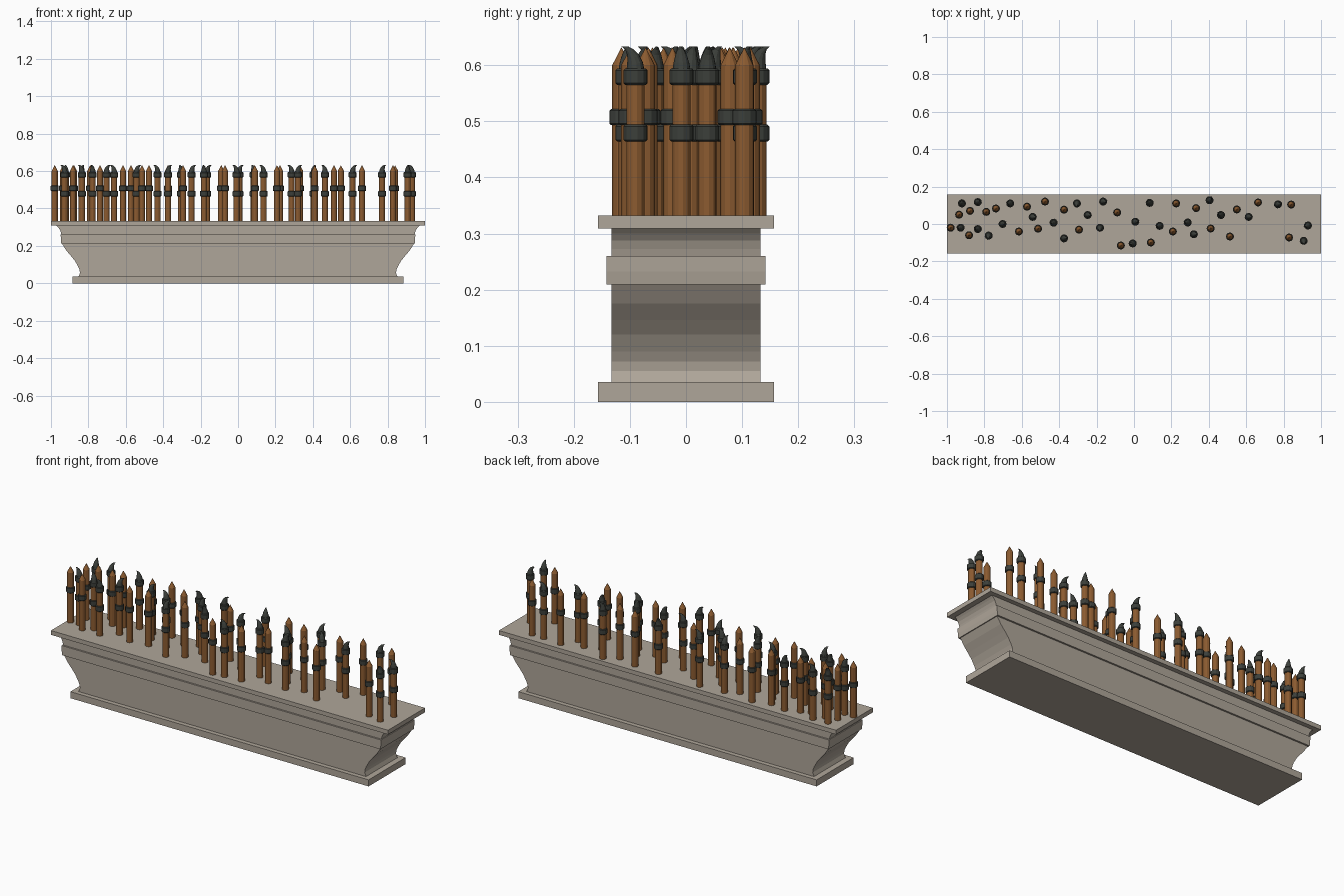
import bpy, bmesh
from math import sin, cos, pi, radians
from mathutils import Vector

if "Cube" in bpy.data.objects:
    bpy.data.objects.remove(bpy.data.objects["Cube"])

def material(name, rgb):
    m = bpy.data.materials.new(name)
    m.diffuse_color = (*rgb, 1)
    m.use_nodes = True
    m.node_tree.nodes["Principled BSDF"].inputs["Base Color"].default_value = m.diffuse_color
    return m

STONE = material("stone", (0.43, 0.38, 0.32))
WOOD = material("wood", (0.26, 0.105, 0.03))
IRON = material("iron", (0.045, 0.05, 0.043))

def add_object(name, mesh):
    ob = bpy.data.objects.new(name, mesh)
    bpy.context.collection.objects.link(ob)
    return ob

def extrude_profile(name, half, depth):
    """Mirror a right-hand (x, z) profile and extrude it to y = +-depth."""
    pts = half + [(-x, z) for x, z in reversed(half)]
    bm = bmesh.new()
    face = bm.faces.new([bm.verts.new((x, -depth, z)) for x, z in pts])
    out = bmesh.ops.extrude_face_region(bm, geom=[face])
    verts = [g for g in out["geom"] if isinstance(g, bmesh.types.BMVert)]
    bmesh.ops.translate(bm, verts=verts, vec=(0, 2 * depth, 0))
    bmesh.ops.recalc_face_normals(bm, faces=bm.faces[:])
    me = bpy.data.meshes.new(name)
    bm.to_mesh(me)
    bm.free()
    me.materials.append(STONE)
    return add_object(name, me)

# Stone plinth: foot, hollow-ended body, moulding band, top slab
extrude_profile("foot_slab", [(0.885, 0), (0.885, 0.035)], 0.157)
extrude_profile("body", [(0.853, 0.035), (0.845, 0.055), (0.847, 0.072), (0.855, 0.09),
                         (0.872, 0.12), (0.893, 0.146), (0.918, 0.175), (0.94, 0.21),
                         (0.944, 0.26), (0.947, 0.272), (0.953, 0.288), (0.962, 0.30),
                         (0.972, 0.31)], 0.133)
extrude_profile("moulding_band", [(0.944, 0.209), (0.947, 0.232), (0.948, 0.26)], 0.142)
extrude_profile("top_slab", [(1.0, 0.309), (1.0, 0.332)], 0.157)

def rings(bm, sections, mat, sides=12):
    """Skin circles given as (x offset, z, radius, tilt); radius 0 makes a tip."""
    prev = None
    for dx, z, r, tilt in sections:
        if r == 0:
            cur = [bm.verts.new((dx, 0, z))]
        else:
            cur = [bm.verts.new((dx + r * cos(a) * cos(tilt), r * sin(a), z - r * cos(a) * sin(tilt)))
                   for a in (2 * pi * i / sides for i in range(sides))]
        if prev is None:
            bm.faces.new(cur[::-1]).material_index = mat
        else:
            for i in range(sides):
                j = (i + 1) % sides
                quad = [prev[i], prev[j]] + ([cur[0]] if r == 0 else [cur[j], cur[i]])
                bm.faces.new(quad).material_index = mat
        prev = cur
    if len(prev) > 1:
        bm.faces.new(prev).material_index = mat

def strap(bm, z0, z1, r=0.0215):
    c = 0.003
    rings(bm, [(0, z0, r - c, 0), (0, z0 + c, r, 0), (0, z1 - c, r, 0), (0, z1, r - c, 0)], 1)

def stake_mesh(name, clawed):
    bm = bmesh.new()
    R = 0.0165
    if clawed:
        rings(bm, [(0, 0.33, R, 0), (0, 0.592, R, 0)], 0)
        strap(bm, 0.464, 0.494)
        strap(bm, 0.565, 0.594)
        # Curved iron claw
        rings(bm, [(0, 0.59, 0.0165, 0), (0.001, 0.603, 0.0145, 0.15), (0.004, 0.614, 0.0115, 0.4),
                   (0.009, 0.623, 0.008, 0.7), (0.016, 0.630, 0.004, 1.0), (0.025, 0.633, 0, 0)], 1)
    else:
        rings(bm, [(0, 0.33, R, 0), (0, 0.60, R, 0), (0, 0.632, 0, 0)], 0)
        strap(bm, 0.493, 0.522)
    bmesh.ops.recalc_face_normals(bm, faces=bm.faces[:])
    me = bpy.data.meshes.new(name)
    bm.to_mesh(me)
    bm.free()
    me.materials.append(WOOD)
    me.materials.append(IRON)
    return me

# Pointed stakes with one strap (x, y)
pointed = [(-.98, -.02), (-.935, .05), (-.877, .07), (-.79, .065), (-.738, .083), (-.882, -.06),
           (-.615, -.04), (-.572, .093), (-.513, -.025), (-.476, .12), (-.374, .077), (-.294, -.03),
           (-.09, .062), (-.07, -.115), (.09, -.099), (.208, -.04), (.225, .11), (.332, .085),
           (.41, -.024), (.55, .078), (.513, -.067), (.663, .115), (.84, .104), (.829, -.072)]
me = stake_mesh("pointed_stake", False)
for x, y in pointed:
    add_object("pointed_stake", me).location = (x, y, 0)

# Clawed stakes with two straps (x, y, claw heading in degrees)
clawed = [(-.92, .11, 100), (-.835, .117, 60), (-.927, -.02, 170), (-.835, -.027, 150),
          (-.777, -.062, 250), (-.703, 0, 30), (-.662, .11, 160), (-.542, .038, 0),
          (-.43, .007, 170), (-.374, -.077, 20), (-.305, .11, 250), (-.248, .048, 0),
          (-.182, -.02, 260), (-.165, .12, 10), (-.007, -.104, 180), (.007, .012, 20),
          (.084, .113, 120), (.137, -.01, 170), (.287, .008, 160), (.32, -.055, 10),
          (.404, .127, 60), (.465, .048, 140), (.613, .038, 10), (.77, .105, 20),
          (.93, -.008, 190), (.907, -.09, 280)]
me = stake_mesh("clawed_stake", True)
for x, y, heading in clawed:
    ob = add_object("clawed_stake", me)
    ob.location = (x, y, 0)
    ob.rotation_euler.z = radians(heading)
